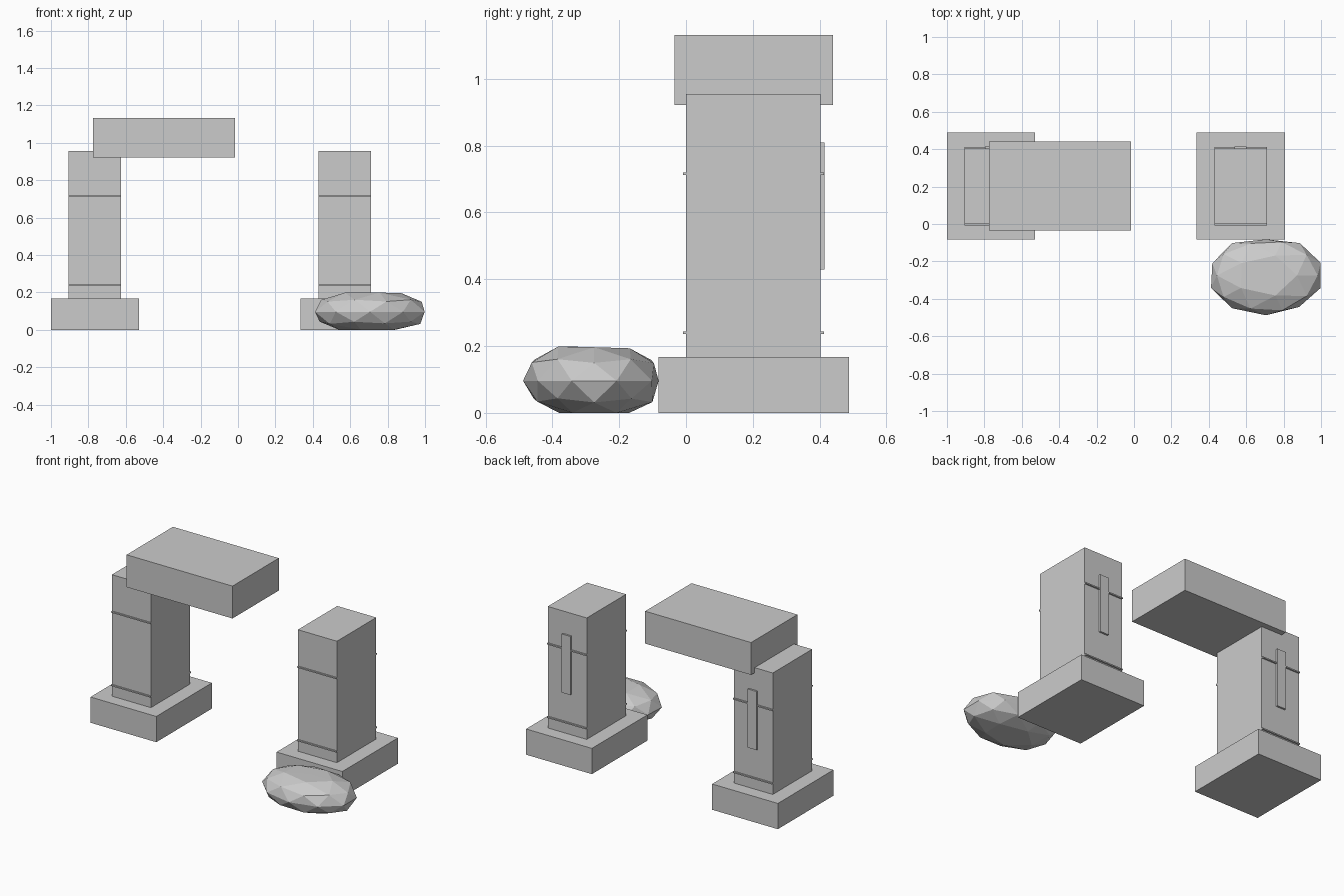
import bpy, bmesh, random

if "Cube" in bpy.data.objects:
    bpy.data.objects.remove(bpy.data.objects["Cube"])

random.seed(4)


def add_object(name, bm):
    mesh = bpy.data.meshes.new(name)
    bm.to_mesh(mesh)
    bm.free()
    obj = bpy.data.objects.new(name, mesh)
    bpy.context.collection.objects.link(obj)
    return obj


def box(name, x0, x1, y0, y1, z0, z1):
    bm = bmesh.new()
    bmesh.ops.create_cube(bm, size=1)
    for v in bm.verts:
        v.co = (x1 if v.co.x > 0 else x0,
                y1 if v.co.y > 0 else y0,
                z1 if v.co.z > 0 else z0)
    return add_object(name, bm)


# Two identical pillars with bases, face bands and a back strip
for side, x in (("left", -0.765), ("right", 0.57)):
    box(f"{side}_base", x - 0.236, x + 0.236, -0.082, 0.488, 0, 0.167)
    box(f"{side}_pillar", x - 0.14, x + 0.14, 0, 0.403, 0.167, 0.955)
    for level, z in (("lower", 0.24), ("upper", 0.716)):
        for face, y in (("front", -0.003), ("back", 0.407)):
            box(f"{side}_{level}_{face}_band", x - 0.14, x + 0.14,
                y - 0.006, y + 0.006, z - 0.004, z + 0.004)
    box(f"{side}_back_strip", x - 0.032, x + 0.032, 0.398, 0.415, 0.43, 0.81)

# Broken lintel resting on the left pillar
box("broken_lintel", -0.775, -0.015, -0.035, 0.44, 0.922, 1.132)

# Faceted boulder, flattened on the ground, top and against the right base
bm = bmesh.new()
bmesh.ops.create_icosphere(bm, subdivisions=2, radius=1)
for v in bm.verts:
    k = 1 + random.uniform(-0.03, 0.03)
    x = 0.706 + v.co.x * 0.308 * k
    y = -0.275 + v.co.y * 0.214 * k
    z = 0.096 + v.co.z * 0.12 * k
    v.co = (min(max(x, 0.412), 0.998),
            min(max(y, -0.488), -0.082),
            min(max(z, 0), 0.2 - 0.03 * max(0, y + 0.39)))
add_object("boulder", bm)
